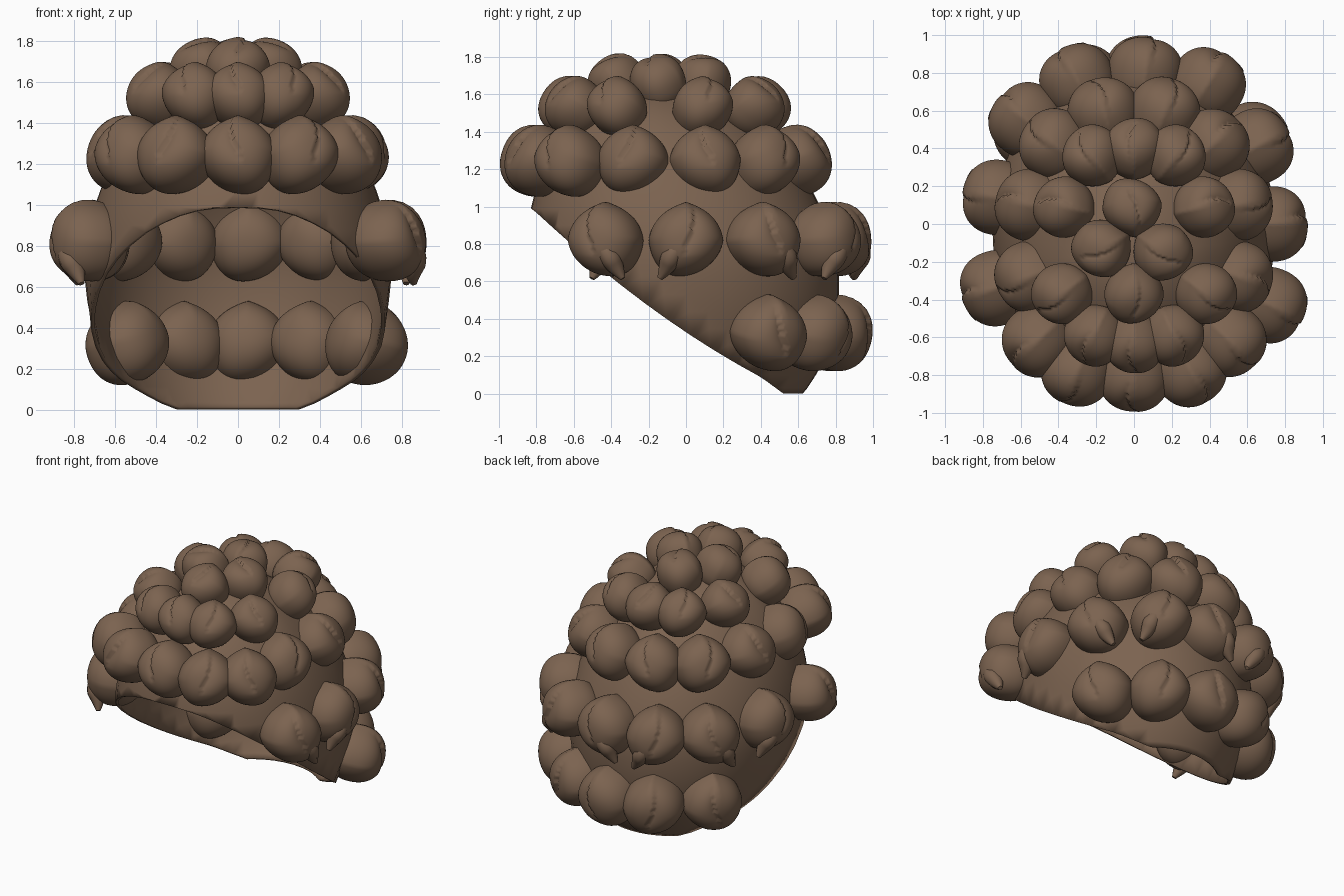
import bpy, bmesh, math
from mathutils import Vector, Matrix

cube = bpy.data.objects.get("Cube")
if cube:
    bpy.data.objects.remove(cube)

brown = bpy.data.materials.new("warm brown hair")
brown.use_nodes = True
colour = (0.2, 0.125, 0.08, 1)
brown.diffuse_color = colour
brown.node_tree.nodes["Principled BSDF"].inputs["Base Color"].default_value = colour

CENTRE = Vector((0, -0.02, 0.72))
RADII = Vector((0.75, 0.83, 0.92))
UP = Vector((0, 0, 1))


def finish(bm, name):
    mesh = bpy.data.meshes.new(name)
    bm.to_mesh(mesh)
    bm.free()
    for face in mesh.polygons:
        face.use_smooth = True
    mesh.materials.append(brown)
    obj = bpy.data.objects.new(name, mesh)
    bpy.context.collection.objects.link(obj)
    return obj


def power(value, exponent):
    return math.copysign(abs(value) ** exponent, value)


def facing(point):
    """Rotation whose y axis leaves the scalp and whose z axis stays upright."""
    d = point - CENTRE
    out = Vector([d[i] / RADII[i] ** 2 for i in range(3)])
    out.z *= 0.6
    out.normalize()
    across = out.cross(UP).normalized()
    return Matrix((across, out, across.cross(out))).transposed()


# Scalp: egg-shaped cap cut by a slanting plane, open below
def build_scalp():
    bm = bmesh.new()
    bmesh.ops.create_uvsphere(bm, u_segments=48, v_segments=32, radius=1)
    for v in bm.verts:
        p = v.co.copy()
        # squarer brow, deeper nape, narrower crown leaning forward
        if p.y < 0:
            p.x, p.y = power(p.x, 0.94), power(p.y, 0.94)
        if p.z < 0:
            p.z *= 1.06
        else:
            p.x *= 1 - 0.08 * p.z
            p.y *= 1 - 0.08 * p.z
        p = Vector([p[i] * RADII[i] for i in range(3)])
        p.y -= 0.12 * p.z
        v.co = p + CENTRE
    front, back = Vector((0, -0.83, 0.99)), Vector((0, 0.5, 0.015))
    slant = (back - front).cross(Vector((-1, 0, 0))).normalized()
    if slant.z > 0:
        slant = -slant
    for spot, normal in ((front, slant), (Vector(), -UP)):
        bmesh.ops.bisect_plane(bm, geom=bm.verts[:] + bm.edges[:] + bm.faces[:],
                               plane_co=spot, plane_no=normal, clear_outer=True)
    # the side edges of the opening sag a little
    for v in bm.verts:
        if v.is_boundary:
            v.co.z -= 0.06 * max(0, 1 - ((v.co.y + 0.2) / 0.6) ** 2)
    obj = finish(bm, "scalp_cap")
    solid = obj.modifiers.new("thickness", "SOLIDIFY")
    solid.thickness = 0.02
    solid.offset = -1


# Curl: plump lump with a pointed top, a slanting foot and a folded crease
def build_curl(name, place, turn, size, side):
    bm = bmesh.new()
    bmesh.ops.create_icosphere(bm, subdivisions=5, radius=1)
    for v in bm.verts:
        p = Vector([power(c, 0.9) for c in v.co])
        gap = p.x * side - 0.05 - 0.16 * math.sin(2.5 * p.z)
        if gap > 0 and p.y > 0:
            fade = max(0, 1 - ((p.z - 0.25) / 0.75) ** 2)
            p *= 1 - 0.16 * math.exp(-gap / 0.25) * p.y * fade
        p.x *= 1.05 - 0.13 * abs(p.z)
        if p.z > 0:
            p.z *= 0.92 + 0.16 * math.exp(-abs(p.x) / 0.4)
        else:
            p.z *= 1 - 0.16 * p.x * side
        v.co = turn @ (p * size) + place
    finish(bm, name)


# Tail: small tapering hook hanging from a curl
def build_tail(name, place, turn, size, side):
    curve = bpy.data.curves.new(name, "CURVE")
    curve.dimensions = "3D"
    curve.bevel_depth = 0.06
    curve.bevel_resolution = 3
    curve.resolution_u = 5
    curve.use_fill_caps = True
    path = [(0.1, 0.7, -0.1, 0.5), (0.4, 0.7, -0.4, 1),
            (0.55, 0.45, -0.8, 0.8), (0.75, 0.4, -1.1, 0.25)]
    spline = curve.splines.new("NURBS")
    spline.points.add(len(path) - 1)
    spline.use_endpoint_u = True
    spline.order_u = 3
    for point, (px, py, pz, r) in zip(spline.points, path):
        spot = turn @ (Vector((px * side, py, pz)) * size) + place
        point.co = (*spot, 1)
        point.radius = r
    curve.materials.append(brown)
    obj = bpy.data.objects.new(name, curve)
    bpy.context.collection.objects.link(obj)


def mirrored(half):
    return half + [(-x, y) for x, y in half if x]


# Rows of curls from crown to nape: height, curl size, tails, places
rows = {
    "crown_curl": (1.66, 0.15, False,
                   [(-0.01, 0.09), (-0.17, -0.13), (0.15, -0.15), (0, -0.37)]),
    "upper_curl": (1.53, 0.155, False, mirrored(
        [(0, -0.63), (0.21, -0.59), (0.38, -0.37), (0.37, 0.09),
         (0.22, 0.36), (0, 0.4)])),
    "middle_curl": (1.24, 0.182, False, mirrored(
        [(0, -0.81), (0.3, -0.78), (0.51, -0.62), (0.55, -0.28),
         (0.55, 0.1), (0.42, 0.42), (0.16, 0.59)])),
    "lower_curl": (0.82, 0.19, True,
                   [(0.72, -0.43), (0.73, 0), (0.65, 0.41), (0.39, 0.74),
                    (0.06, 0.8), (-0.3, 0.76), (-0.57, 0.55),
                    (-0.72, 0.14), (-0.73, -0.34)]),
    "nape_curl": (0.32, 0.195, False,
                  [(0.63, 0.44), (0.36, 0.69), (0.05, 0.8),
                   (-0.27, 0.75), (-0.54, 0.49)]),
}

build_scalp()
for row, (z, size, tails, places) in rows.items():
    for i, (x, y) in enumerate(places):
        side = 1 if i % 2 else -1
        place = Vector((x, y, z))
        turn = facing(place)
        build_curl(f"{row}_{i + 1}", place, turn, size, -side)
        if tails:
            build_tail(f"{row}_tail_{i + 1}", place, turn, size, side)
